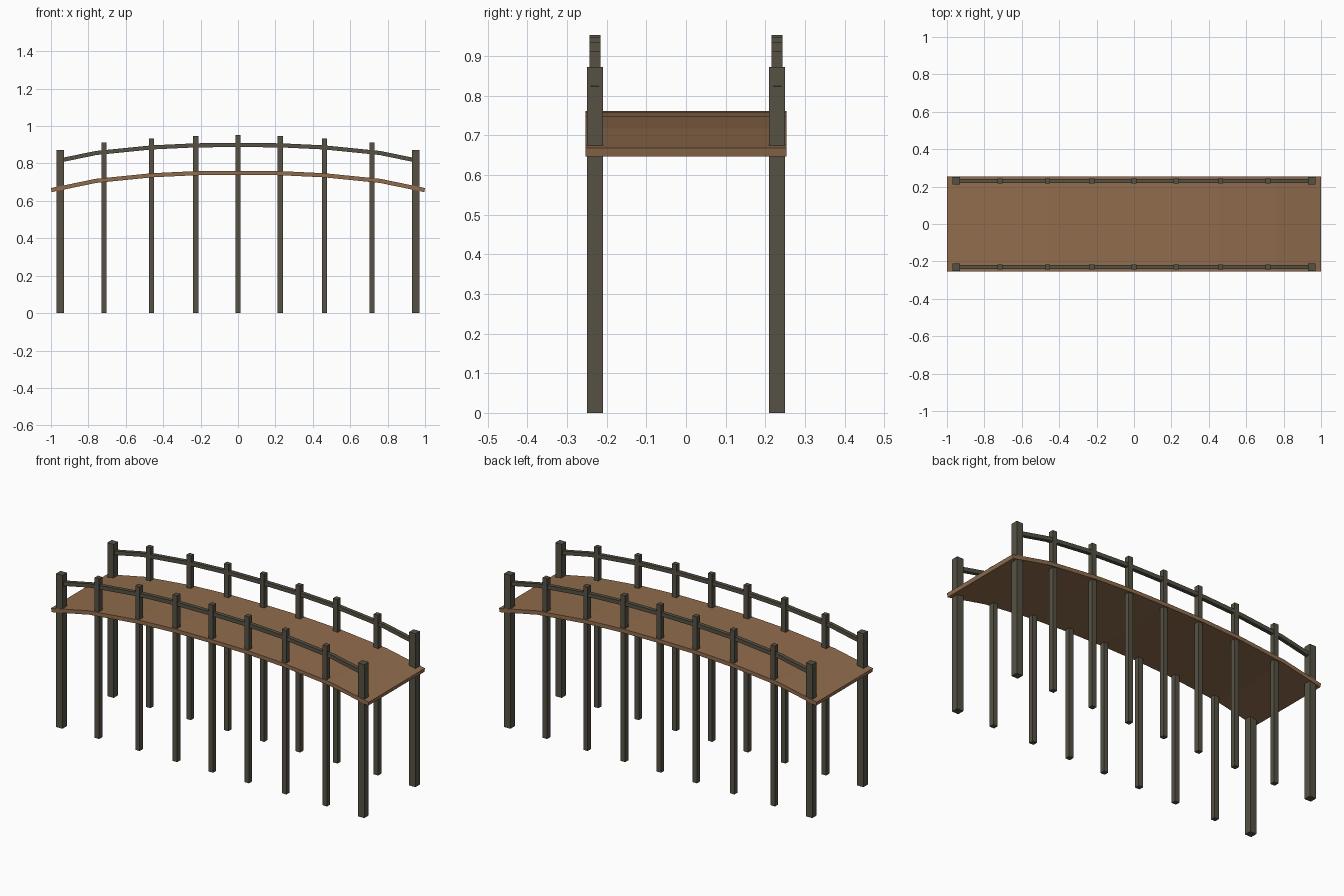
import bpy, bmesh

if "Cube" in bpy.data.objects:
    bpy.data.objects.remove(bpy.data.objects["Cube"])

def material(name, rgb):
    m = bpy.data.materials.new(name)
    m.diffuse_color = (*rgb, 1)
    m.use_nodes = True
    m.node_tree.nodes["Principled BSDF"].inputs["Base Color"].default_value = m.diffuse_color
    return m

BROWN = material("brown_planks", (0.28, 0.15, 0.073))
GREY = material("dark_grey_wood", (0.093, 0.083, 0.058))

# Half of the arch centre line (x, z), mirrored to a full path
HALF = [(0.0, 0.75), (0.23, 0.748), (0.46, 0.737), (0.76, 0.707), (0.998, 0.658)]
ARCH = [(-x, z) for x, z in reversed(HALF[1:])] + HALF

def clipped_arch(limit, lift):
    """Arch path cut at +-limit and raised by lift."""
    (x0, z0), (x1, z1) = HALF[-2:]
    end_z = z0 + (z1 - z0) * (limit - x0) / (x1 - x0)
    pts = [(-limit, end_z)] + ARCH[1:-1] + [(limit, end_z)]
    return [(x, z + lift) for x, z in pts]

def sweep(name, path, y, width, thick, mat):
    """Rectangular bar following a path in the xz plane."""
    bm = bmesh.new()
    rings = []
    for i, (x, z) in enumerate(path):
        a, b = path[max(i - 1, 0)], path[min(i + 1, len(path) - 1)]
        dx, dz = b[0] - a[0], b[1] - a[1]
        n = (dx * dx + dz * dz) ** 0.5
        nx, nz = -dz / n * thick / 2, dx / n * thick / 2
        rings.append([bm.verts.new((x + s * nx, y + t * width / 2, z + s * nz))
                      for s, t in ((-1, -1), (-1, 1), (1, 1), (1, -1))])
    for r, q in zip(rings, rings[1:]):
        for k in range(4):
            j = (k + 1) % 4
            bm.faces.new((r[k], r[j], q[j], q[k]))
    bm.faces.new(rings[0])
    bm.faces.new(rings[-1])
    bmesh.ops.recalc_face_normals(bm, faces=bm.faces)
    me = bpy.data.meshes.new(name)
    bm.to_mesh(me)
    bm.free()
    me.materials.append(mat)
    ob = bpy.data.objects.new(name, me)
    bpy.context.collection.objects.link(ob)

def post(name, x, y, width, top):
    bpy.ops.mesh.primitive_cube_add(size=1, location=(x, y, top / 2))
    ob = bpy.context.object
    ob.name = name
    ob.scale = (width, width, top)
    bpy.ops.object.transform_apply(location=False, rotation=False, scale=True)
    ob.data.materials.append(GREY)

# Arched deck
sweep("deck", ARCH, 0, 0.506, 0.022, BROWN)

# Rails and posts on both sides
POSTS = [(0.0, 0.953), (0.226, 0.947), (0.462, 0.934), (0.717, 0.912)]
for side, y in (("front", -0.23), ("back", 0.23)):
    sweep(side + "_rail", clipped_arch(0.968, 0.149), y, 0.022, 0.022, GREY)
    for x, top in POSTS:
        for sx in ((1, -1) if x else (1,)):
            post(side + "_post", sx * x, y, 0.028, top)
    for sx in (1, -1):
        post(side + "_end_post", sx * 0.95, y, 0.04, 0.873)
